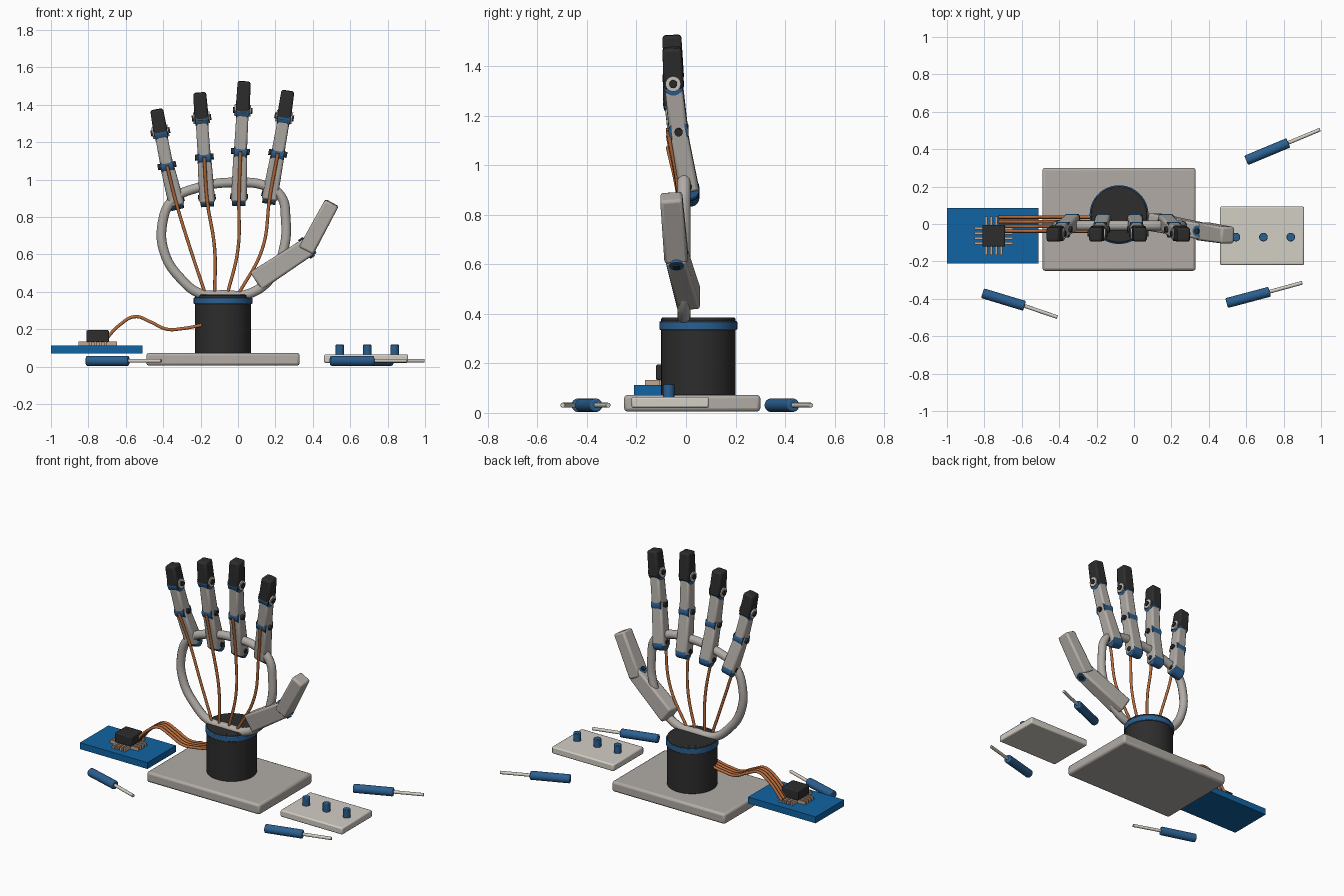
import bpy
from math import radians
from mathutils import Vector, Matrix

old = bpy.data.objects.get("Cube")
if old:
    bpy.data.objects.remove(old, do_unlink=True)


def material(name, r, g, b):
    m = bpy.data.materials.new(name)
    m.use_nodes = True
    m.diffuse_color = (r, g, b, 1)
    bsdf = next(n for n in m.node_tree.nodes if n.type == 'BSDF_PRINCIPLED')
    bsdf.inputs["Base Color"].default_value = (r, g, b, 1)
    return m


GREY = material("warm_grey", 0.44, 0.41, 0.38)
LIGHT = material("pale_grey", 0.65, 0.62, 0.56)
DARK = material("charcoal", 0.026, 0.026, 0.026)
BLUE = material("steel_blue", 0.024, 0.115, 0.28)
BOARD = material("board_blue", 0.005, 0.127, 0.37)
COPPER = material("copper", 0.47, 0.15, 0.045)
TAN = material("pin_tan", 0.55, 0.38, 0.27)


def finish(ob, name, mat, bevel=0):
    ob.name = name
    ob.data.materials.append(mat)
    if bevel:
        mod = ob.modifiers.new("soft_edges", 'BEVEL')
        mod.width = bevel
        mod.segments = 2
        mod.limit_method = 'ANGLE'
    bpy.ops.object.shade_smooth_by_angle(angle=radians(40))
    return ob


def box(name, mat, lo, hi, bevel=0):
    """Axis-aligned box between two corners."""
    lo, hi = Vector(lo), Vector(hi)
    bpy.ops.mesh.primitive_cube_add(size=1)
    ob = bpy.context.object
    ob.data.transform(Matrix.Translation((lo + hi) / 2) @ Matrix.Diagonal((*(hi - lo), 1)))
    return finish(ob, name, mat, bevel)


def rod(name, mat, a, b, r, bevel=0, sides=32):
    """Cylinder between two points."""
    a, b = Vector(a), Vector(b)
    bpy.ops.mesh.primitive_cylinder_add(radius=r, depth=(b - a).length, vertices=sides)
    ob = bpy.context.object
    turn = (b - a).to_track_quat('Z', 'Y').to_matrix().to_4x4()
    ob.data.transform(Matrix.Translation((a + b) / 2) @ turn)
    return finish(ob, name, mat, bevel)


def tube(name, mat, pts, r, closed=False):
    """Round tube through points."""
    cu = bpy.data.curves.new(name, 'CURVE')
    cu.dimensions = '3D'
    cu.bevel_depth = r
    cu.bevel_resolution = 3
    cu.use_fill_caps = True
    sp = cu.splines.new('BEZIER')
    sp.bezier_points.add(len(pts) - 1)
    for bp, p in zip(sp.bezier_points, pts):
        bp.co = p
        bp.handle_left_type = bp.handle_right_type = 'AUTO'
    sp.use_cyclic_u = closed
    ob = bpy.data.objects.new(name, cu)
    bpy.context.collection.objects.link(ob)
    bpy.ops.object.select_all(action='DESELECT')
    ob.select_set(True)
    bpy.context.view_layer.objects.active = ob
    bpy.ops.object.convert(target='MESH')
    return finish(bpy.context.object, name, mat)


def hinge_axis(a, b):
    """Sideways axis of a digit: perpendicular to it in the hand's plane."""
    d = (Vector(b) - Vector(a)).normalized()
    return Vector((0, 1, 0)).cross(d).normalized(), d


def beam(name, mat, a, b, w, depth, taper=1.0, bevel=0.012):
    """Bevelled, tapered block running from a to b."""
    a, b = Vector(a), Vector(b)
    side, d = hinge_axis(a, b)
    front = d.cross(side)
    bpy.ops.mesh.primitive_cube_add(size=1)
    ob = bpy.context.object
    for v in ob.data.vertices:
        x, y, z = v.co
        s = taper if z > 0 else 1
        v.co = a.lerp(b, z + 0.5) + side * x * w * s + front * y * depth * s
    return finish(ob, name, mat, bevel)


def hinge(name, mat, p, side, half, r, bevel=0):
    p = Vector(p)
    return rod(name, mat, p - side * half, p + side * half, r, bevel, 24)


# Base plate and wrist
box("base_plate", GREY, (-0.49, -0.25, 0.005), (0.33, 0.30, 0.073), 0.014)
wx, wy = -0.08, 0.05
rod("wrist_drum", DARK, (wx, wy, 0.07), (wx, wy, 0.385), 0.15, 0.006, 64)
rod("wrist_band", BLUE, (wx, wy, 0.335), (wx, wy, 0.37), 0.157, 0.004, 64)

# Palm hoop
hoop = [(-0.08, 0.383), (-0.2, 0.39), (-0.31, 0.475), (-0.39, 0.6), (-0.405, 0.76),
        (-0.35, 0.89), (-0.22, 0.955), (0, 0.985), (0.15, 0.965), (0.23, 0.91),
        (0.255, 0.79), (0.245, 0.63), (0.18, 0.48), (0.06, 0.39)]
tube("palm_hoop", GREY, [(x, -0.008, z) for x, z in hoop], 0.027, True)

# Fingers: (x, z) of base, first joint, second joint and tip, then tendon bend
FINGERS = {
    "little": [(-0.33, 0.875), (-0.38, 1.075), (-0.415, 1.255), (-0.435, 1.375), (-0.17, -0.255)],
    "ring": [(-0.165, 0.89), (-0.18, 1.12), (-0.195, 1.33), (-0.205, 1.465), (-0.125, -0.125)],
    "middle": [(0.005, 0.895), (0.013, 1.15), (0.025, 1.37), (0.033, 1.525), (-0.06, 0)],
    "index": [(0.17, 0.905), (0.213, 1.14), (0.247, 1.335), (0.267, 1.475), (-0.005, 0.13)],
}
for name, (*joints, (foot, bend)) in FINGERS.items():
    base, j1, j2, tip = [Vector((x, y, z)) for (x, z), y in
                         zip(joints, (0.012, -0.03, -0.052, -0.057))]
    side, d = hinge_axis(base, j1)
    side2, d2 = hinge_axis(j1, j2)
    beam(name + "_lower_link", GREY, base - d * 0.01, j1 + d * 0.02, 0.085, 0.08, 0.85)
    beam(name + "_middle_link", GREY, j1 - d2 * 0.02, j2, 0.07, 0.076, 0.92)
    beam(name + "_fingertip", DARK, j2 - d2 * 0.025, tip, 0.077, 0.084, 0.9)
    # Blue knuckles and pinned joints
    hinge(name + "_knuckle", BLUE, base + Vector((0, 0.006, 0)), side, 0.036, 0.036, 0.004)
    hinge(name + "_joint_core", BLUE, j1, side2, 0.034, 0.041)
    hinge(name + "_tip_core", BLUE, j2 - d2 * 0.008, side2, 0.034, 0.041)
    hinge(name + "_knuckle_pin", DARK, base + d * 0.015, side, 0.047, 0.015)
    hinge(name + "_joint_pin", DARK, j1, side2, 0.05, 0.016)
    hinge(name + "_tip_washer", LIGHT, j2, side2, 0.044, 0.031)
    hinge(name + "_tip_pin", DARK, j2, side2, 0.052, 0.016)
    # Tendon along the palm side
    front = Vector((0, -0.043, 0))
    tube(name + "_tendon", COPPER,
         [(foot, -0.015, 0.375), (bend, -0.02, 0.63), base + front, j1 + front], 0.009)

# Thumb
root, knuckle, end = Vector((0.1, 0.012, 0.46)), Vector((0.375, -0.04, 0.64)), Vector((0.502, -0.06, 0.875))
side, d = hinge_axis(root, knuckle)
beam("thumb_lower_link", GREY, root, knuckle + d * 0.01, 0.115, 0.095, 0.88)
beam("thumb_upper_link", GREY, knuckle - (end - knuckle) * 0.08, end, 0.088, 0.097, 0.92)
hinge("thumb_core", BLUE, knuckle - d * 0.01, side, 0.052, 0.03)
hinge("thumb_pin", DARK, knuckle - d * 0.01, side, 0.06, 0.015)

# Controller board with chip, pins and cables
box("circuit_board", BOARD, (-1, -0.21, 0.07), (-0.51, 0.085, 0.112))
cx, cy = -0.75, -0.063
box("chip", DARK, (cx - 0.06, cy - 0.058, 0.132), (cx + 0.06, cy + 0.058, 0.195), 0.006)
for i in range(4):
    o = (i - 1.5) * 0.027
    box("chip_pin_row", TAN, (cx - 0.103, cy + o - 0.006, 0.11), (cx + 0.103, cy + o + 0.006, 0.133))
    box("chip_pin_column", TAN, (cx + o - 0.006, cy - 0.103, 0.11), (cx + o + 0.006, cy + 0.103, 0.133))
    y = 0.037 - i * 0.025
    wave = [(-0.72, 0.13), (-0.63, 0.225), (-0.55, 0.267), (-0.47, 0.24), (-0.38, 0.2), (-0.3, 0.203), (-0.18, 0.225)]
    tube("signal_cable", COPPER, [(x, y, z) for x, z in wave], 0.009)

# Button panel
box("button_panel", LIGHT, (0.46, -0.22, 0.02), (0.91, 0.093, 0.065), 0.008)
for x in (0.545, 0.692, 0.838):
    rod("button", BLUE, (x, -0.07, 0.06), (x, -0.07, 0.117), 0.023, 0.003)

# Screwdrivers lying around: handle start, handle end, shaft end
for a, b, c in [((-0.81, -0.37), (-0.585, -0.438), (-0.41, -0.498)),
                ((0.495, -0.423), (0.725, -0.362), (0.9, -0.314)),
                ((0.6, 0.34), (0.825, 0.434), (0.995, 0.505))]:
    a, b, c = [Vector((*p, 0.031)) for p in (a, b, c)]
    rod("screwdriver_handle", BLUE, a, b, 0.027, 0.006)
    rod("screwdriver_shaft", LIGHT, b, c, 0.01, 0.002, 16)
